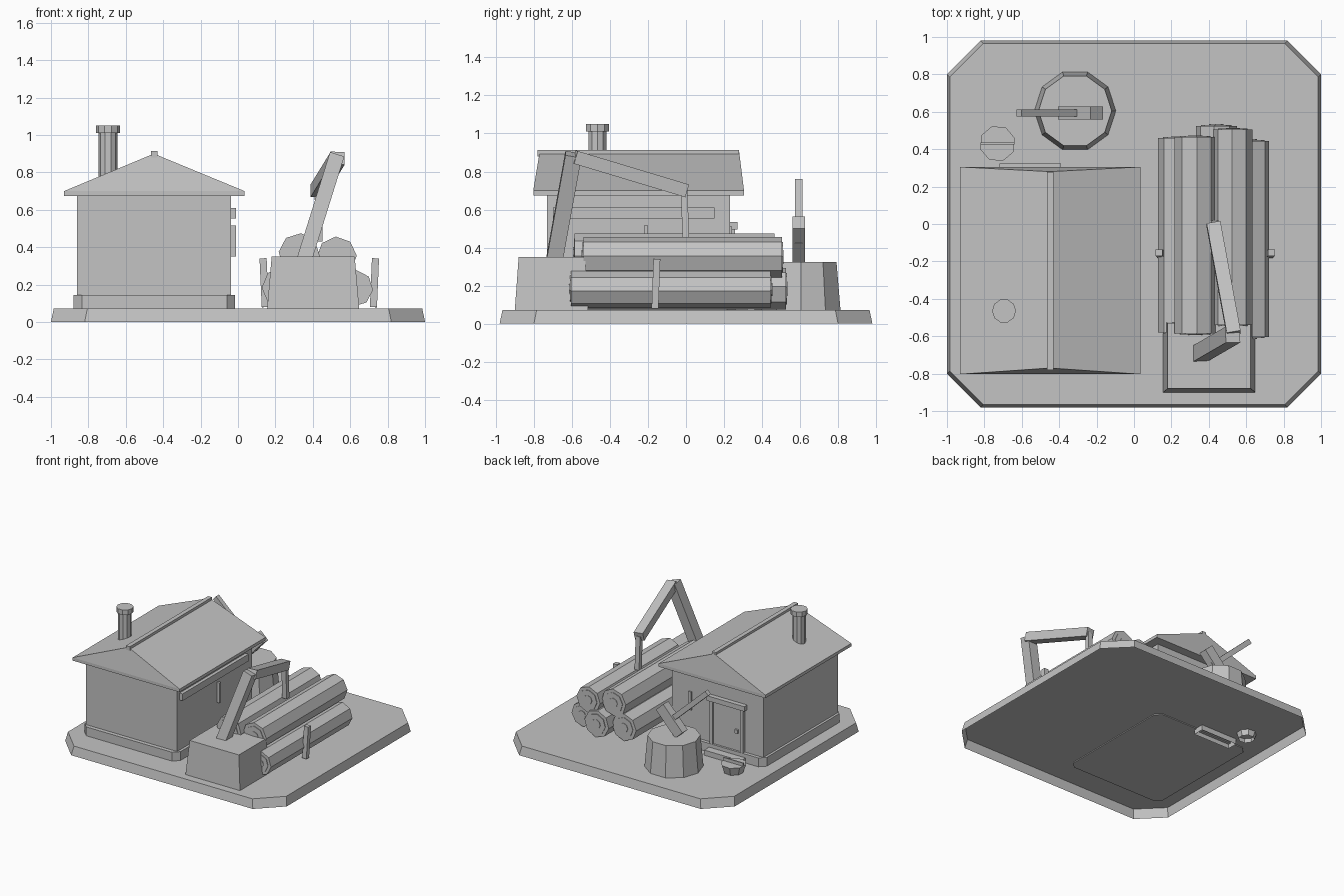
import bpy, bmesh, math
from mathutils import Vector

if "Cube" in bpy.data.objects:
    bpy.data.objects.remove(bpy.data.objects["Cube"], do_unlink=True)

grey = bpy.data.materials.new("plain_grey")
grey.use_nodes = True
grey.diffuse_color = (0.55, 0.55, 0.55, 1)
for node in grey.node_tree.nodes:
    if node.type == "BSDF_PRINCIPLED":
        node.inputs["Base Color"].default_value = grey.diffuse_color


def hull(name, points, hollow=False):
    """Convex solid wrapped around points; hollow leaves the underside open."""
    bm = bmesh.new()
    for p in points:
        bm.verts.new(p)
    bmesh.ops.convex_hull(bm, input=bm.verts)
    bmesh.ops.dissolve_limit(bm, angle_limit=0.01, verts=bm.verts, edges=bm.edges)
    bmesh.ops.recalc_face_normals(bm, faces=bm.faces)
    if hollow:
        under = [f for f in bm.faces if f.normal.z < -0.99]
        bmesh.ops.delete(bm, geom=under, context="FACES_ONLY")
    mesh = bpy.data.meshes.new(name)
    bm.to_mesh(mesh)
    bm.free()
    mesh.materials.append(grey)
    obj = bpy.data.objects.new(name, mesh)
    bpy.context.collection.objects.link(obj)
    return obj


def box(name, x, y, z, hollow=False):
    return hull(name, [(a, b, c) for a in x for b in y for c in z], hollow)


def chamfered(x, y, z, cut, inset=0):
    """Ring of eight points around a rectangle with cut corners."""
    cx, cy = sum(x) / 2, sum(y) / 2
    hx, hy = (x[1] - x[0]) / 2 - inset, (y[1] - y[0]) / 2 - inset
    return [(cx + sx * (hx - cut * i), cy + sy * (hy - cut * (1 - i)), z)
            for sx in (-1, 1) for sy in (-1, 1) for i in (0, 1)]


def beam(name, start, end, width, depth, side):
    """Straight timber between two points; width lies along the side direction."""
    a, b = Vector(start), Vector(end)
    d = (b - a).normalized()
    across = Vector(side)
    across = (across - d * across.dot(d)).normalized()
    up = across.cross(d)
    return hull(name, [p + across * s * width / 2 + up * u * depth / 2
                       for p in (a, b) for s in (-1, 1) for u in (-1, 1)])


def ring(center, axis, radius, sides, turn=0):
    pts = []
    for i in range(sides):
        t = 2 * math.pi * i / sides + turn
        u, v = radius * math.cos(t), radius * math.sin(t)
        offset = (u, v, 0) if axis == "z" else (u, 0, v)
        pts.append(Vector(center) + Vector(offset))
    return pts


def drum(name, x, y, z, r0, r1, sides, turn=0, hollow=False):
    return hull(name, ring((x, y, z[0]), "z", r0, sides, turn)
                + ring((x, y, z[1]), "z", r1, sides, turn), hollow)


# Ground slab, an open shell underneath
GROUND = 0.073
SX, SY = (-1, 1), (-0.98, 0.98)
hull("ground_slab", chamfered(SX, SY, 0, 0.18) + chamfered(SX, SY, GROUND, 0.18, 0.015), True)

# Cabin body
FX, FY = (-0.88, -0.015), (-0.765, 0.26)
hull("foundation", chamfered(FX, FY, 0.066, 0.045) + chamfered(FX, FY, 0.145, 0.045))
box("cabin_walls", (-0.86, -0.037), (-0.732, 0.232), (0.1, 0.69))

# Roof with slightly raked gables
eaves = [(x, y, z) for x in (-0.93, 0.035) for y in (-0.803, 0.305) for z in (0.675, 0.7)]
hull("roof", eaves + [(-0.45, -0.77, 0.9), (-0.45, 0.28, 0.9)])
box("ridge_beam", (-0.465, -0.43), (-0.78, 0.278), (0.88, 0.913))

# Chimney
drum("chimney", -0.695, -0.465, (0.7, 1.01), 0.05, 0.05, 10)
drum("chimney_cap", -0.695, -0.465, (1.01, 1.05), 0.064, 0.064, 10)

# Side wall fittings
box("side_shelf", (-0.038, -0.01), (-0.7, 0.15), (0.553, 0.61))
box("side_handle", (-0.038, -0.012), (-0.22, -0.2), (0.35, 0.515))

# Back door and slit window
box("door", (-0.67, -0.42), (0.228, 0.243), (0.1, 0.51))
for label, x in (("left", (-0.42, -0.395)), ("right", (-0.695, -0.67))):
    box(label + "_door_jamb", x, (0.228, 0.258), (0.1, 0.51))
box("door_lintel", (-0.715, -0.375), (0.228, 0.27), (0.495, 0.535))
box("door_knob", (-0.645, -0.62), (0.24, 0.26), (0.29, 0.32))
box("door_step", (-0.72, -0.39), (0.235, 0.323), (0.03, 0.115), True)
box("back_window", (-0.215, -0.19), (0.228, 0.242), (0.36, 0.51))

# Chopping stump
drum("stump", -0.315, 0.605, (GROUND, 0.325), 0.218, 0.196, 10)

# Axe resting in the stump
Y = (0, 1, 0)
grip = Vector((-0.73, 0, 0.68)).normalized()
blade = Vector((0.68, 0, 0.73)).normalized()
head = Vector((-0.285, 0.593, 0.44))
beam("axe_handle", head - grip * 0.05, head + grip * 0.45, 0.038, 0.04, Y)
beam("axe_head", head - blade * 0.13, head + blade * 0.125, 0.068, 0.09, Y)

# Bucket
drum("bucket", -0.73, 0.43, (0.03, 0.14), 0.06, 0.097, 8, 0.31, True)
box("bucket_handle", (-0.82, -0.64), (0.425, 0.435), (0.135, 0.165))

# Log pile: x, z, front end, back end, radius, turn
logs = [(0.237, 0.184, -0.58, 0.46, 0.11, 0.0), (0.44, 0.184, -0.58, 0.525, 0.11, 0.1),
        (0.624, 0.18, -0.605, 0.445, 0.098, -0.09), (0.327, 0.365, -0.585, 0.465, 0.11, -0.09),
        (0.528, 0.35, -0.54, 0.505, 0.107, 0.05)]
for n, (x, z, y0, y1, r, turn) in enumerate(logs, 1):
    hull(f"log_{n}", ring((x, y0, z), "y", r, 8, turn) + ring((x, y1, z), "y", r, 8, turn))
    for end, y in (("front", y0), ("back", y1)):
        for label, size, t in (("rings", 0.75, 0.005), ("core", 0.35, 0.009)):
            hull(f"log_{n}_{end}_{label}", ring((x, y - t, z), "y", r * size, 8, turn)
                 + ring((x, y + t, z), "y", r * size, 8, turn))

# Stakes holding the pile
beam("left_stake", (0.724, -0.163, 0.08), (0.735, -0.153, 0.34), 0.036, 0.038, Y)
beam("right_stake", (0.146, -0.163, 0.08), (0.134, -0.153, 0.34), 0.036, 0.038, Y)

# Crane base, mast, boom and hanging link
hull("crane_base", [(0.402 + s * w, y, z) for s in (-1, 1)
                    for w, z, ys in ((0.246, GROUND, (-0.9, -0.515)),
                                     (0.222, 0.35, (-0.88, -0.53)))
                    for y in ys])
beam("crane_mast", (0.35, -0.695, 0.32), (0.528, -0.592, 0.89), 0.085, 0.08, Y)
beam("crane_boom", (0.533, -0.585, 0.876), (0.425, 0.0, 0.7), 0.075, 0.07, (1, 0, 0))
beam("crane_link", (0.432, 0.0, 0.43), (0.43, -0.01, 0.7), 0.04, 0.035, (1, 0, 0))
